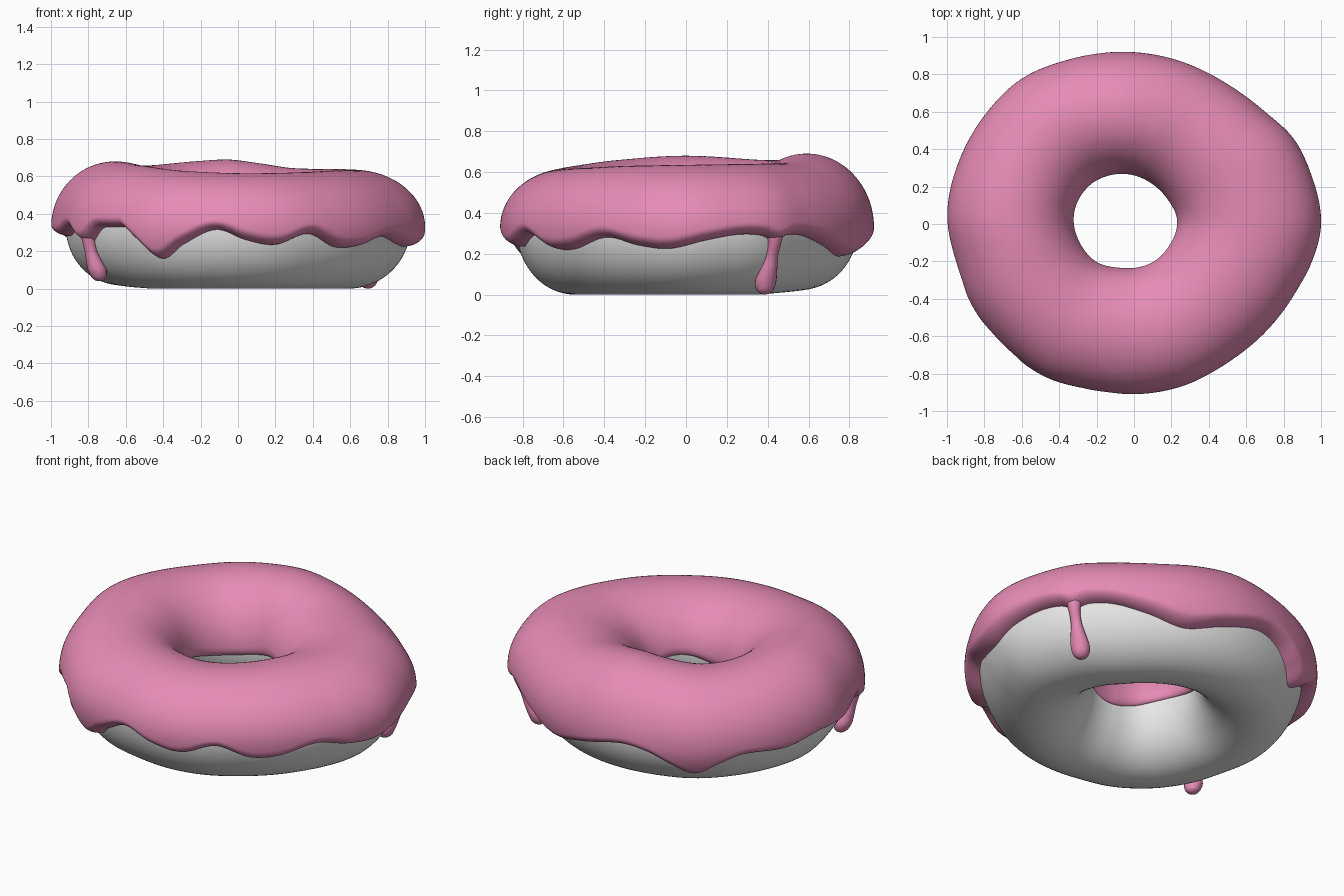
import bpy, math

if "Cube" in bpy.data.objects:
    bpy.data.objects.remove(bpy.data.objects["Cube"])

# Tables: (angle in degrees, value)
OUTER = [(0, 1.0), (15, .985), (28, .968), (41, .922), (56, .90), (74, .905), (96, .925), (112, .947),
         (128, .982), (144, .988), (159, .994), (177, 1.0), (192, .973), (206, .97), (223, .955),
         (240, .945), (254, .917), (270, .91), (286, .905), (304, .895), (320, .909), (337, .938), (348, .972)]
HOLE = [(5, .231), (36, .222), (70, .234), (111, .283), (135, .311), (158, .323), (175, .321),
        (201, .30), (225, .283), (253, .245), (296, .224), (326, .216)]
TOP = [(0, .635), (30, .64), (60, .645), (80, .672), (95, .69), (110, .682), (140, .658), (180, .68),
       (210, .66), (240, .63), (270, .617), (300, .62), (330, .63)]
EDGE = [(6, .265), (16, .293), (24, .29), (29, .265), (34, .29), (42, .29), (55, .24), (70, .18), (85, .23),
        (102, .295), (112, .27), (120, .20), (128, .135), (136, .21), (144, .26), (159, .25), (172, .29),
        (187, .28), (199, .325), (208, .25), (216, .325), (227, .335), (234, .25), (241, .16), (250, .24),
        (262, .315), (273, .26), (284, .235), (297, .293), (309, .225), (319, .225), (333, .28),
        (345, .24), (355, .225)]


def smooth_lookup(table, deg):
    """Periodic cubic interpolation through a table of angles."""
    n = len(table)
    def at(k):
        return table[k % n][0] + 360 * (k // n), table[k % n][1]
    deg %= 360
    if deg < table[0][0]:
        deg += 360
    k = max(i for i in range(n) if table[i][0] <= deg)
    (x0, y0), (x1, y1), (x2, y2), (x3, y3) = [at(k + d) for d in (-1, 0, 1, 2)]
    h = x2 - x1
    t = (deg - x1) / h
    m1, m2 = (y2 - y0) / (x2 - x0) * h, (y3 - y1) / (x3 - x1) * h
    return ((2*t**3 - 3*t**2 + 1) * y1 + (t**3 - 2*t**2 + t) * m1
            + (3*t**2 - 2*t**3) * y2 + (t**3 - t**2) * m2)


MID = 0.33  # height of the widest section


def section(deg, phi, inset_out, inset_in, drop):
    """Radius and height on the ring's cross-section."""
    ro = smooth_lookup(OUTER, deg) - inset_out
    ri = smooth_lookup(HOLE, deg) + inset_in
    lift = 0.03 * max(0, math.cos(math.radians(deg - 130)))
    c, a = (ro + ri) / 2, (ro - ri) / 2
    b = smooth_lookup(TOP, deg) - drop - MID if math.sin(phi) > 0 else MID - lift
    return c + a * math.cos(phi), MID + b * math.sin(phi)


def material(name, rgb):
    m = bpy.data.materials.new(name)
    m.diffuse_color = (*rgb, 1)
    m.use_nodes = True
    m.node_tree.nodes["Principled BSDF"].inputs["Base Color"].default_value = m.diffuse_color
    return m


def add_object(name, verts, faces, mat):
    me = bpy.data.meshes.new(name)
    me.from_pydata(verts, [], faces)
    me.materials.append(mat)
    me.polygons.foreach_set("use_smooth", [True] * len(me.polygons))
    me.update()
    ob = bpy.data.objects.new(name, me)
    bpy.context.collection.objects.link(ob)
    return ob


def ring_grid(name, cols, rows, point, closed, mat):
    """Surface wrapped around z; point(deg, fraction) gives (radius, height)."""
    verts, faces = [], []
    for i in range(cols):
        deg = 360 * i / cols
        ca, sa = math.cos(math.radians(deg)), math.sin(math.radians(deg))
        for j in range(rows):
            r, z = point(deg, j / (rows if closed else rows - 1))
            verts.append((r * ca, r * sa, z))
    for i in range(cols):
        k = (i + 1) % cols
        for j in range(rows if closed else rows - 1):
            l = (j + 1) % rows
            faces.append((i*rows + j, k*rows + j, k*rows + l, i*rows + l))
    return add_object(name, verts, faces, mat)


DOUGH = (0.078, 0.025, 0.06)  # how far the dough sits below the icing


def dough_point(deg, f):
    return section(deg, f * 2 * math.pi, *DOUGH)


def icing_point(deg, f):
    # runs from the wavy outer edge over the top and into the hole
    lo = -math.asin((MID - smooth_lookup(EDGE, deg)) / MID) if smooth_lookup(EDGE, deg) < MID else 0
    hi = math.pi + 0.05 + 0.08 * math.sin(math.radians(3 * deg + 40))
    phi = lo + (hi - lo) * (1 - math.cos(math.pi * f)) / 2
    u = min(1, min(phi - lo, hi - phi) / 0.17)
    s = -0.08 + 1.08 * math.sqrt(max(0, 1 - (1 - u) ** 2))  # rounded lip
    r0, z0 = section(deg, phi, *DOUGH)
    r1, z1 = section(deg, phi, 0, 0, 0)
    return r0 + (r1 - r0) * s, z0 + (z1 - z0) * s


def drip(name, deg, profile, mat):
    """Hanging drop; profile rows are (height, distance from centre, half width), bottom up."""
    seg, verts, faces, rings = 20, [], [], []
    for k in range(len(profile) - 1):
        p = [profile[min(max(k + d, 0), len(profile) - 1)] for d in (-1, 0, 1, 2)]
        for s in range(6):
            t = s / 6
            rings.append([0.5 * (2*b + (c - a)*t + (2*a - 5*b + 4*c - d)*t*t + (3*b - a - 3*c + d)*t**3)
                          for a, b, c, d in zip(*p)])
    rings.append(profile[-1])
    ca, sa = math.cos(math.radians(deg)), math.sin(math.radians(deg))
    for z, r, w in rings:
        for q in range(seg):
            t = 2 * math.pi * q / seg
            verts.append((r * ca + w * math.cos(t), r * sa + w * math.sin(t), z))
    for k in range(len(rings) - 1):
        for q in range(seg):
            n = (q + 1) % seg
            faces.append((k*seg + q, k*seg + n, (k+1)*seg + n, (k+1)*seg + q))
    faces.append(tuple(reversed(range(seg))))
    add_object(name, verts, faces, mat)


grey = material("plain_dough_grey", (0.8, 0.8, 0.8))
pink = material("pink_icing", (0.80, 0.26, 0.47))

# Dough ring
ring_grid("dough", 180, 72, dough_point, True, grey)
# Icing shell with wavy edge
ring_grid("icing", 480, 72, icing_point, False, pink)
# Two long thin drips
drip("drip_right", 29, [(0.0, .795, .006), (.006, .795, .024), (.025, .797, .042), (.065, .805, .052),
                        (.12, .835, .042), (.18, .865, .030), (.25, .895, .032), (.32, .90, .05)], pink)
drip("drip_left", 208, [(.04, .84, .006), (.046, .84, .024), (.063, .843, .040), (.10, .853, .050),
                        (.15, .872, .042), (.20, .89, .034), (.26, .905, .036), (.33, .91, .05)], pink)
